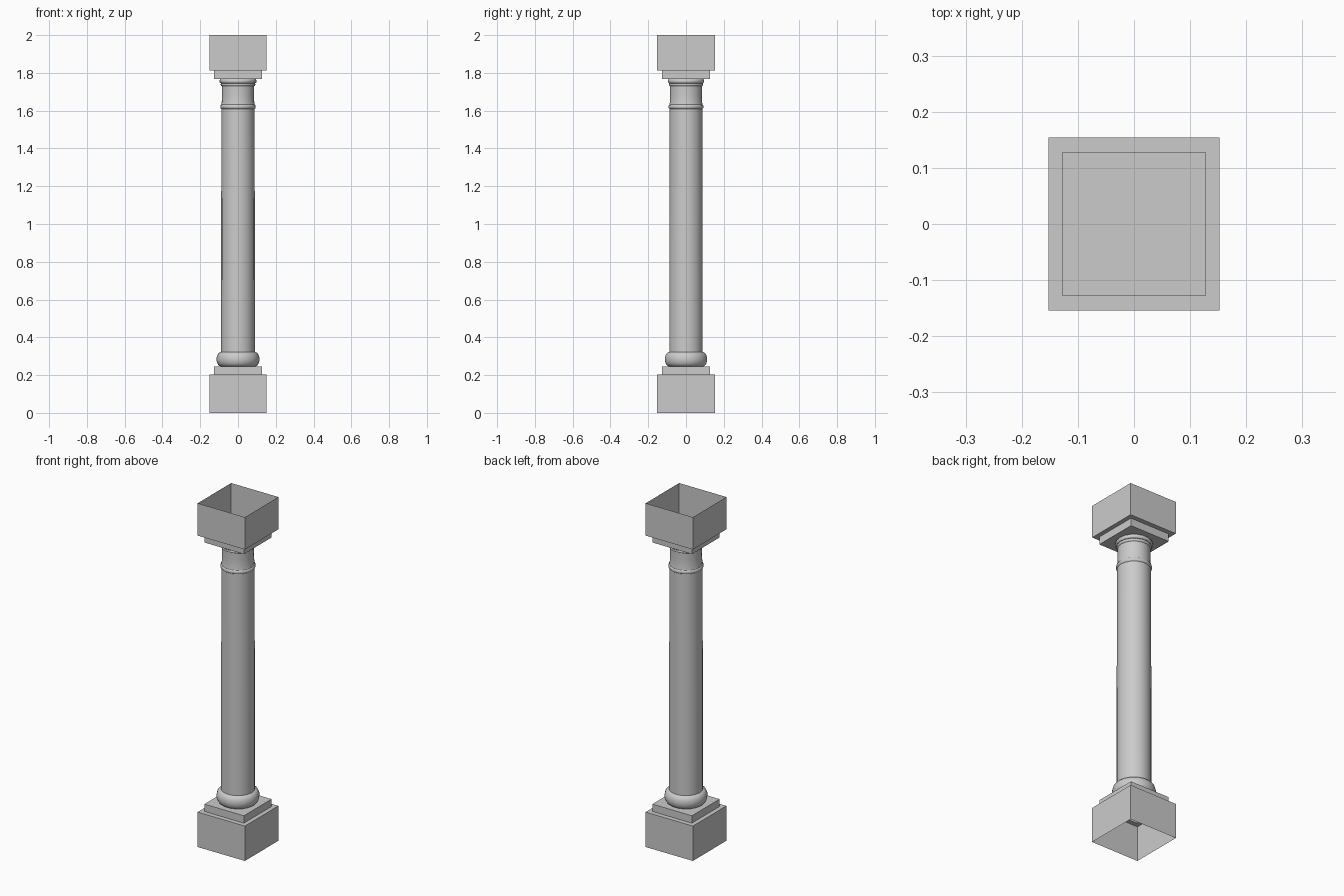
import bpy, bmesh
from math import cos, sin, pi

if "Cube" in bpy.data.objects:
    bpy.data.objects.remove(bpy.data.objects["Cube"])

SIDES = 18


def finish(name, bm):
    bmesh.ops.recalc_face_normals(bm, faces=bm.faces)
    me = bpy.data.meshes.new(name)
    bm.to_mesh(me)
    bm.free()
    ob = bpy.data.objects.new(name, me)
    bpy.context.collection.objects.link(ob)
    return ob


def lathe(name, profile):
    """Open revolved surface from (radius, z) points."""
    bm = bmesh.new()
    rings = [[bm.verts.new((r * cos(2 * pi * i / SIDES), r * sin(2 * pi * i / SIDES), z))
              for i in range(SIDES)] for r, z in profile]
    for a, b in zip(rings, rings[1:]):
        for i in range(SIDES):
            j = (i + 1) % SIDES
            bm.faces.new((a[i], a[j], b[j], b[i]))
    ob = finish(name, bm)
    bpy.ops.object.select_all(action='DESELECT')
    ob.select_set(True)
    bpy.context.view_layer.objects.active = ob
    bpy.ops.object.shade_smooth_by_angle(angle=pi / 3)
    return ob


def stepped_block(name, z_open, z_step, z_cap):
    """Hollow block, open at its outer end, stepping in to a smaller slab."""
    bm = bmesh.new()
    levels = [(0.152, 0.154, z_open), (0.152, 0.154, z_step),
              (0.127, 0.127, z_step), (0.127, 0.127, z_cap)]
    loops = [[bm.verts.new((sx * x, sy * y, z))
              for sx, sy in ((-1, -1), (1, -1), (1, 1), (-1, 1))] for x, y, z in levels]
    for a, b in zip(loops, loops[1:]):
        for i in range(4):
            j = (i + 1) % 4
            bm.faces.new((a[i], a[j], b[j], b[i]))
    bm.faces.new(loops[-1])
    return finish(name, bm)


def bulge(r, z0, z1, depth, n):
    """Half-round moulding profile between two heights."""
    return [(r + depth * sin(pi * i / n), (z0 + z1) / 2 - (z1 - z0) / 2 * cos(pi * i / n))
            for i in range(n + 1)]


# Square blocks at both ends
stepped_block("base_block", 0.0, 0.203, 0.246)
stepped_block("top_block", 2.0, 1.812, 1.768)

# Rounded base moulding
lathe("base_moulding", bulge(0.09, 0.246, 0.322, 0.024, 10))

# Shaft with its collar, neck and top rings
lathe("shaft", [(0.09, 0.318), (0.088, 1.612)])
lathe("collar", bulge(0.088, 1.61, 1.632, 0.006, 4))
lathe("neck", [(0.089, 1.63), (0.086, 1.65), (0.085, 1.69), (0.086, 1.732)])
lathe("lower_ring", bulge(0.086, 1.73, 1.747, 0.006, 4))
lathe("upper_ring", bulge(0.09, 1.745, 1.768, 0.008, 6))
